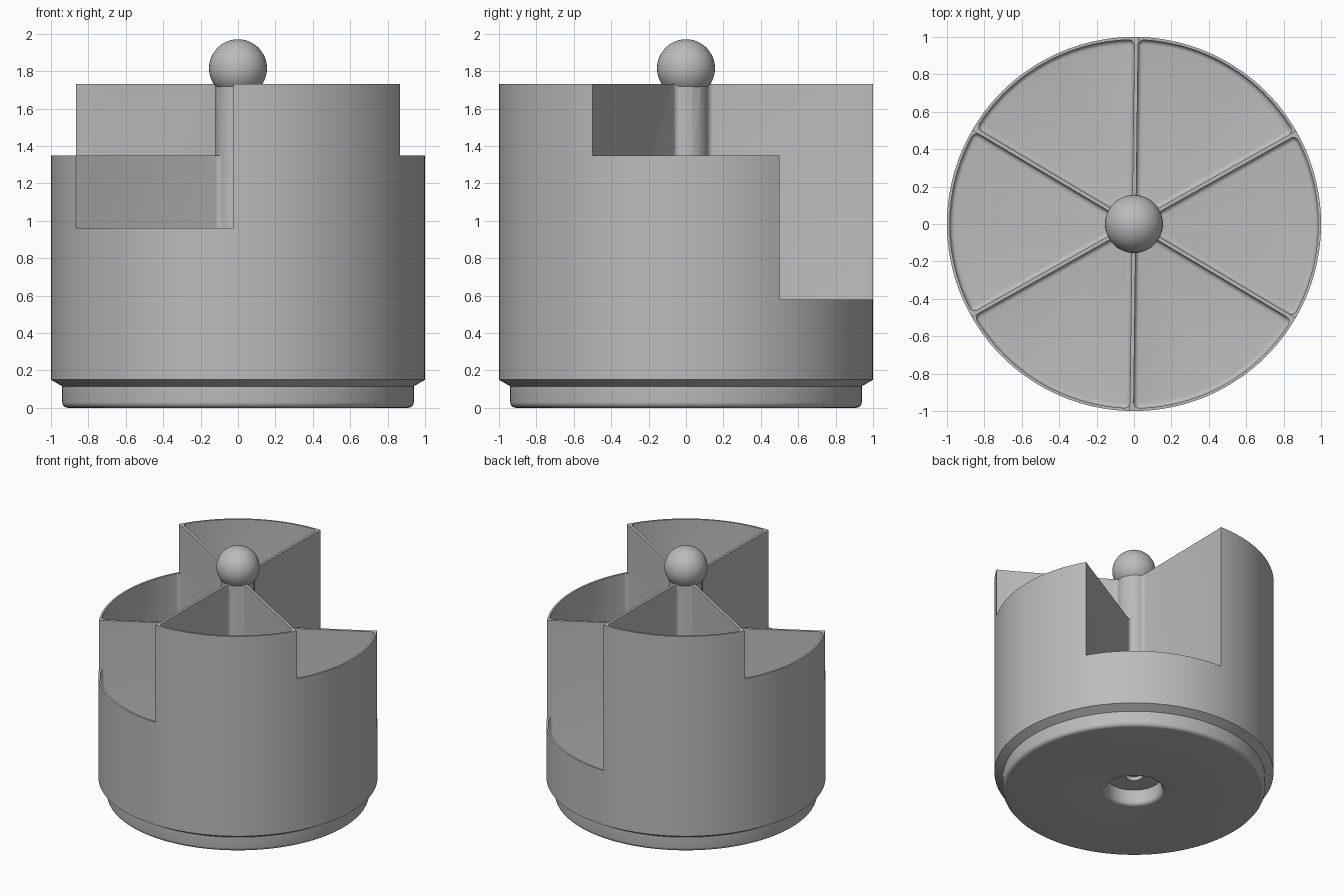
import bpy, bmesh, math
from math import sin, cos, asin, sqrt, radians, pi

if "Cube" in bpy.data.objects:
    bpy.data.objects.remove(bpy.data.objects["Cube"])

TWIST = radians(-0.7)      # slight turn of all the dividers
HALF = 0.01                # half thickness of a divider
COLUMN, INNER = 0.12, 0.985
FILLET, FLOOR, TOP = 0.03, 0.18, 1.73
# wall height of each sixth, starting at +x and going anticlockwise
HEIGHTS = [1.35, 0.58, TOP, 1.35, 0.96, TOP]

grey = bpy.data.materials.new("plain grey")
grey.diffuse_color = (0.5, 0.5, 0.5, 1)
grey.use_nodes = True
grey.node_tree.nodes["Principled BSDF"].inputs["Base Color"].default_value = grey.diffuse_color


def new_object(name, bm):
    bmesh.ops.remove_doubles(bm, verts=bm.verts, dist=1e-6)
    bmesh.ops.recalc_face_normals(bm, faces=bm.faces)
    mesh = bpy.data.meshes.new(name)
    bm.to_mesh(mesh)
    bm.free()
    obj = bpy.data.objects.new(name, mesh)
    bpy.context.collection.objects.link(obj)
    mesh.materials.append(grey)
    return obj


def loft(name, loops):
    """Solid through stacked loops [(points, z), ...], capped at both ends."""
    bm = bmesh.new()
    rings = [[bm.verts.new((x, y, z)) for x, y in pts] for pts, z in loops]
    n = len(rings[0])
    for a, b in zip(rings, rings[1:]):
        for i in range(n):
            j = (i + 1) % n
            bm.faces.new((a[i], a[j], b[j], b[i]))
    bm.faces.new(rings[0])
    bm.faces.new(rings[-1])
    return new_object(name, bm)


def lathe(name, profile, steps):
    bm = bmesh.new()
    verts = [bm.verts.new((r, 0, z)) for r, z in profile]
    edges = [bm.edges.new(p) for p in zip(verts, verts[1:])]
    bmesh.ops.spin(bm, geom=verts + edges, cent=(0, 0, 0), axis=(0, 0, 1),
                   angle=2 * pi, steps=steps, use_merge=True)
    return new_object(name, bm)


def arc(cx, cy, r, a0, a1, n):
    return [(cx + r * cos(a0 + (a1 - a0) * i / n),
             cy + r * sin(a0 + (a1 - a0) * i / n)) for i in range(n + 1)]


def pocket_outline(d):
    """Rounded sector around +x, shrunk inwards by d."""
    h, f, ro, ri = HALF + d, FILLET - d, INNER - d, COLUMN + d
    edge = radians(30)
    ao = edge - asin((h + f) / (ro - f))       # outer fillet centre angle
    ai = edge - asin((h + f) / (ri + f))       # inner fillet centre angle
    side = edge + pi / 2
    outer = arc(0, 0, ro, 0, ao, 12)[:-1]
    outer += arc((ro - f) * cos(ao), (ro - f) * sin(ao), f, ao, side, 6)
    inner = arc((ri + f) * cos(ai), (ri + f) * sin(ai), f, side, ai + pi, 6)
    inner += arc(0, 0, ri, ai, 0, 5)[1:]
    half = outer + inner
    return half + [(x, -y) for x, y in reversed(half[1:-1])]


def cut(target, cutter, angle):
    cutter.rotation_euler.z = angle
    cutter.hide_render = True
    bpy.context.view_layer.update()
    mod = target.modifiers.new("cut", 'BOOLEAN')
    mod.operation, mod.solver, mod.object = 'DIFFERENCE', 'EXACT', cutter
    bpy.context.view_layer.objects.active = target
    bpy.ops.object.modifier_apply(modifier=mod.name)
    bpy.data.objects.remove(cutter)


def smooth(obj):
    bpy.ops.object.select_all(action='DESELECT')
    obj.select_set(True)
    bpy.context.view_layer.objects.active = obj
    bpy.ops.object.shade_smooth_by_angle(angle=radians(30))


# Cup body with rounded foot, chamfer and socket underneath
profile = [(0, 0.15), (0.06, 0.15), (0.06, 0.12), (0.2, 0.12)]
profile += arc(0.23, 0.03, 0.03, pi, 1.5 * pi, 6)
profile += arc(0.91, 0.03, 0.03, -pi / 2, 0, 6)
profile += [(0.94, 0.115), (1, 0.15), (1, TOP), (0, TOP)]
body = lathe("divided_cup", profile, 144)

# Six compartments with rounded floors, leaving the dividers and the column
BEVEL = 0.025
floor_loops = []
for k in range(6):
    t = pi / 2 * k / 5
    floor_loops.append((pocket_outline(BEVEL * (1 - sin(t))),
                        FLOOR + BEVEL * (1 - cos(t))))
floor_loops.append((pocket_outline(0), 2.0))
for i in range(6):
    cut(body, loft("pocket_cutter", floor_loops), radians(60 * i) + TWIST)

# Lower the outer wall of the shorter sixths
h = HALF + 0.001
c, s = cos(radians(30)), sin(radians(30))
near = (0.6 * c + h * s, 0.6 * s - h * c)
far = (1.3 * c + h * s, 1.3 * s - h * c)
wedge = [near, far, (far[0], -far[1]), (near[0], -near[1])]
for i, height in enumerate(HEIGHTS):
    if height < TOP:
        cut(body, loft("wall_cutter", [(wedge, height), (wedge, 2.1)]),
            radians(60 * i) + TWIST)

# Lower the dividers that stand between two shorter sixths
strip = [(0.118, -0.05), (1.2, -0.05), (1.2, 0.05), (0.118, 0.05)]
for i in range(6):
    height = max(HEIGHTS[i], HEIGHTS[(i + 1) % 6])
    if height < TOP:
        cut(body, loft("divider_cutter", [(strip, height), (strip, 2.2)]),
            radians(60 * i + 30) + TWIST)
smooth(body)

# Ball knob on the column
bm = bmesh.new()
bmesh.ops.create_uvsphere(bm, u_segments=48, v_segments=24, radius=0.155)
bmesh.ops.translate(bm, verts=bm.verts, vec=(0, 0, 1.815))
smooth(new_object("ball_knob", bm))
